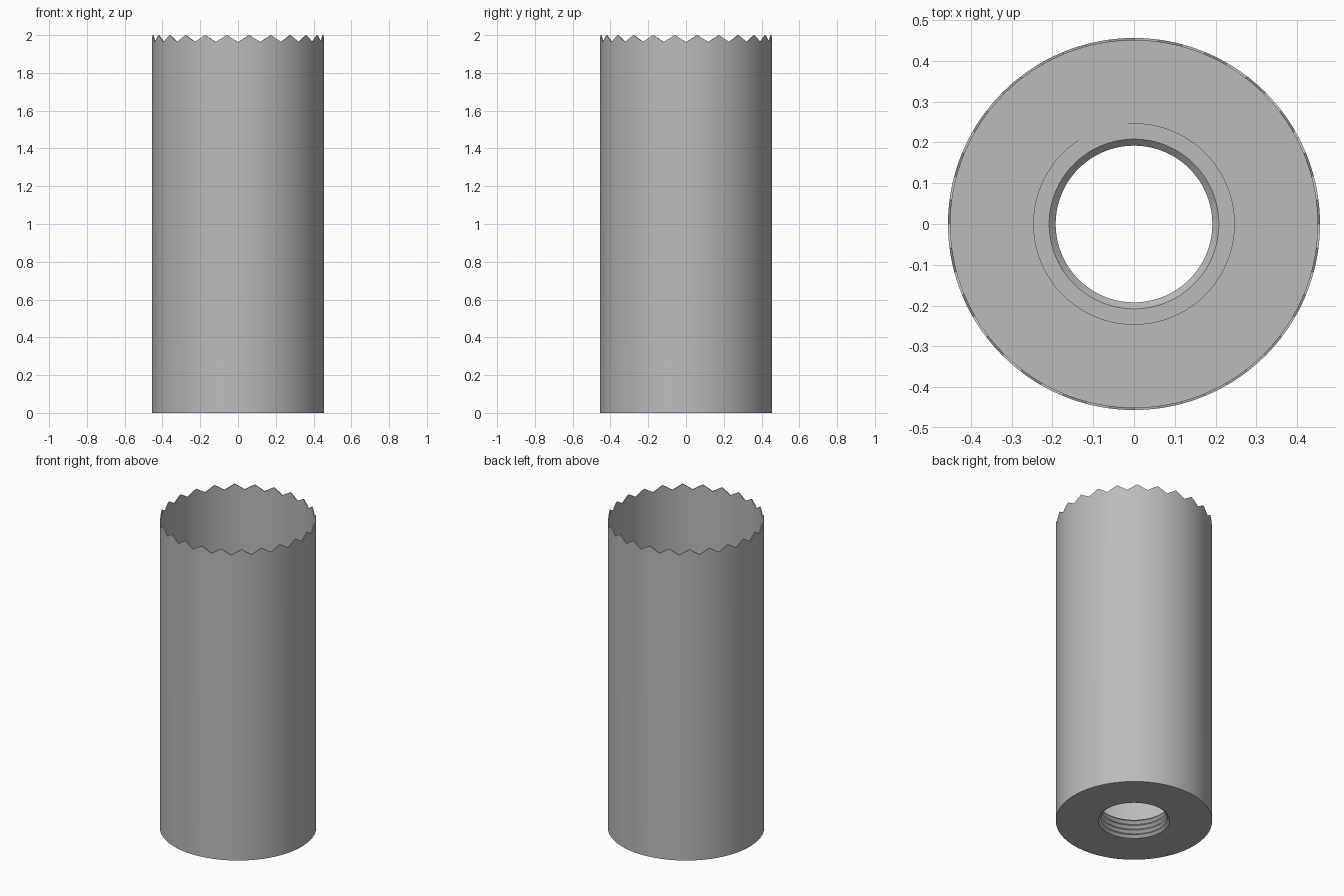
import bpy, bmesh, math
from mathutils import Matrix

if "Cube" in bpy.data.objects:
    bpy.data.objects.remove(bpy.data.objects["Cube"], do_unlink=True)

OUTER, INNER, HUB = 0.456, 0.450, 0.247
FLOOR, HEIGHT, TOOTH = 0.12, 2.0, 0.036
TEETH, STEPS = 24, 8
SLOT_TURN = math.radians(115)

steel = bpy.data.materials.new("brushed grey steel")
steel.use_nodes = True
colour = (0.5, 0.5, 0.5, 1)
steel.diffuse_color = colour
steel.node_tree.nodes["Principled BSDF"].inputs["Base Color"].default_value = colour


def add_object(name, bm):
    bmesh.ops.recalc_face_normals(bm, faces=bm.faces)
    mesh = bpy.data.meshes.new(name)
    bm.to_mesh(mesh)
    bm.free()
    mesh.materials.append(steel)
    obj = bpy.data.objects.new(name, mesh)
    bpy.context.collection.objects.link(obj)
    return obj


def activate(obj):
    bpy.ops.object.select_all(action="DESELECT")
    obj.select_set(True)
    bpy.context.view_layer.objects.active = obj


def extrude_along(name, section, start, end):
    """Push an (across, up) section outward along the slot direction."""
    bm = bmesh.new()
    near = bm.faces.new([bm.verts.new((start, -s, z)) for s, z in section])
    grown = bmesh.ops.extrude_face_region(bm, geom=[near], use_keep_orig=True)
    moved = [v for v in grown["geom"] if isinstance(v, bmesh.types.BMVert)]
    bmesh.ops.translate(bm, verts=moved, vec=(end - start, 0, 0))
    bm.transform(Matrix.Rotation(SLOT_TURN, 4, "Z"))
    return add_object(name, bm)


# Tube, toothed rim, thick floor, hub and threaded bore as one turned body
lip = FLOOR + 0.005
rows = 8
thread = [(0.208 if i % 2 == 0 else 0.192, lip * (1 - i / rows)) for i in range(rows + 1)]
profile = [(OUTER, 0), (OUTER, HEIGHT), (INNER, HEIGHT), (INNER, FLOOR),
           (HUB, FLOOR), (HUB, lip)] + thread

bm = bmesh.new()
columns = []
count = TEETH * STEPS
for i in range(count):
    angle = 2 * math.pi * i / count
    # Triangle wave: valleys at the four compass directions
    dip = TOOTH * abs(1 - 2 * (i % STEPS) / STEPS)
    columns.append([bm.verts.new((r * math.cos(angle), r * math.sin(angle),
                                  z - dip if z == HEIGHT else z))
                    for r, z in profile])
for i, here in enumerate(columns):
    after = columns[(i + 1) % count]
    for j in range(len(profile)):
        k = (j + 1) % len(profile)
        bm.faces.new((here[j], after[j], after[k], here[k]))
body = add_object("toothed_tube", bm)

# Gabled ejection slot across the underside, from the bore out through the wall
left, right = -0.037, 0.091
house = [(left, -0.05), (right, -0.05), (right, 0.043),
         ((left + right) / 2, 0.075), (left, 0.043)]
cutter = extrude_along("slot_cutter", house, 0.12, 0.6)
cutter.hide_render = True
cut = body.modifiers.new("slot", "BOOLEAN")
cut.operation = "DIFFERENCE"
cut.solver = "EXACT"
cut.object = cutter
activate(body)
bpy.ops.object.modifier_apply(modifier=cut.name)
bpy.data.objects.remove(cutter, do_unlink=True)
bpy.ops.object.shade_smooth_by_angle(angle=math.radians(30))

# Thin strip on the inner floor above the slot
strip = [(left, FLOOR - 0.002), (right, FLOOR - 0.002),
         (right, FLOOR + 0.003), (left, FLOOR + 0.003)]
extrude_along("floor_strip", strip, 0.23, 0.44)
